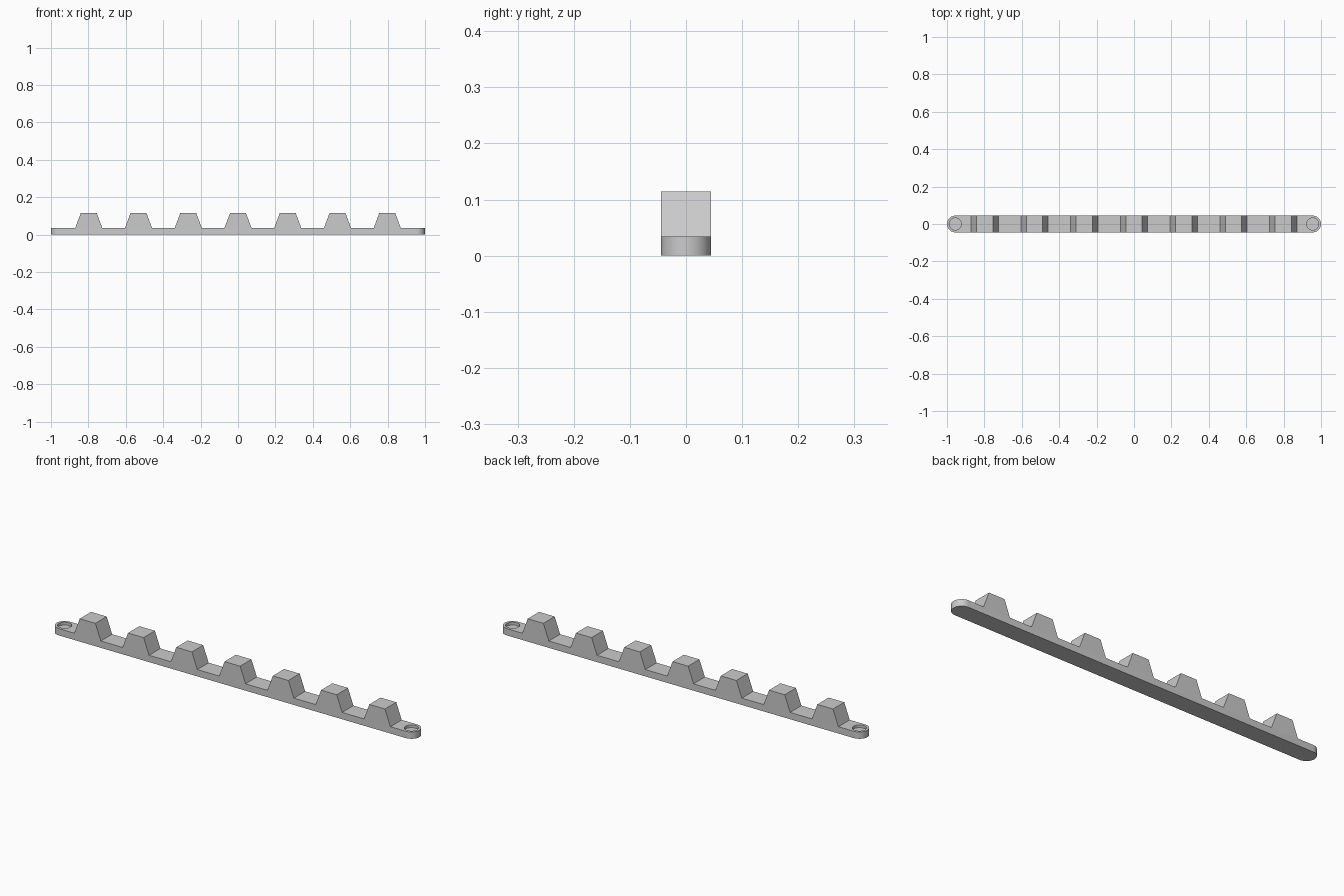
import bpy, bmesh, math

if "Cube" in bpy.data.objects:
    bpy.data.objects.remove(bpy.data.objects["Cube"])

HALF_W = 0.0445        # half width, also the radius of the rounded ends
BASE_H = 0.034
TOP_H = 0.114
END_X = 1 - HALF_W     # centre of the rounded ends
PITCH = 0.266
HOLE_R, HOLE_DEPTH = 0.032, 0.014

grey = bpy.data.materials.new("light grey")
grey.diffuse_color = (0.6, 0.6, 0.6, 1)
grey.use_nodes = True
grey.node_tree.nodes["Principled BSDF"].inputs["Base Color"].default_value = grey.diffuse_color


def prism(name, outline, direction):
    """Closed solid made by pushing a flat outline along a direction."""
    bm = bmesh.new()
    face = bm.faces.new([bm.verts.new(p) for p in outline])
    new = bmesh.ops.extrude_face_region(bm, geom=[face])["geom"]
    verts = [g for g in new if isinstance(g, bmesh.types.BMVert)]
    bmesh.ops.translate(bm, verts=verts, vec=direction)
    bmesh.ops.recalc_face_normals(bm, faces=bm.faces)
    mesh = bpy.data.meshes.new(name)
    bm.to_mesh(mesh)
    bm.free()
    mesh.materials.append(grey)
    ob = bpy.data.objects.new(name, mesh)
    bpy.context.collection.objects.link(ob)
    return ob


def combine(target, cutter, operation):
    """Apply a boolean and remove the helper."""
    cutter.hide_render = True
    mod = target.modifiers.new("cut", 'BOOLEAN')
    mod.operation, mod.object, mod.solver = operation, cutter, 'EXACT'
    bpy.context.view_layer.objects.active = target
    bpy.ops.object.modifier_apply(modifier=mod.name)
    bpy.data.objects.remove(cutter)


def arc(cx, r, start, end, n, z):
    return [(cx + r * math.cos(a), r * math.sin(a), z)
            for a in (start + (end - start) * i / n for i in range(n + 1))]


# toothed side profile, pushed across the width
side = [(1.1, -0.1, 0), (-1.1, -0.1, 0), (-1.1, -0.1, BASE_H)]
for i in range(-3, 4):
    for dx, z in ((-0.073, BASE_H), (-0.043, TOP_H), (0.043, TOP_H), (0.073, BASE_H)):
        side.append((i * PITCH + dx, -0.1, z))
side.append((1.1, -0.1, BASE_H))
rack = prism("toothed_rack", side, (0, 0.2, 0))

# rounded-end outline trims the rack to its plan shape
h = math.pi / 2
plan = arc(END_X, HALF_W, -h, h, 24, -0.1) + arc(-END_X, HALF_W, h, 3 * h, 24, -0.1)
combine(rack, prism("plan_cutter", plan, (0, 0, 0.4)), 'INTERSECT')

# shallow round recess at each end
for s in (-1, 1):
    ring = arc(s * END_X, HOLE_R, 0, 2 * math.pi, 40, BASE_H - HOLE_DEPTH)[:-1]
    combine(rack, prism("recess_cutter", ring, (0, 0, 0.1)), 'DIFFERENCE')

bpy.ops.object.select_all(action='DESELECT')
rack.select_set(True)
bpy.context.view_layer.objects.active = rack
bpy.ops.object.shade_smooth_by_angle(angle=math.radians(30))
